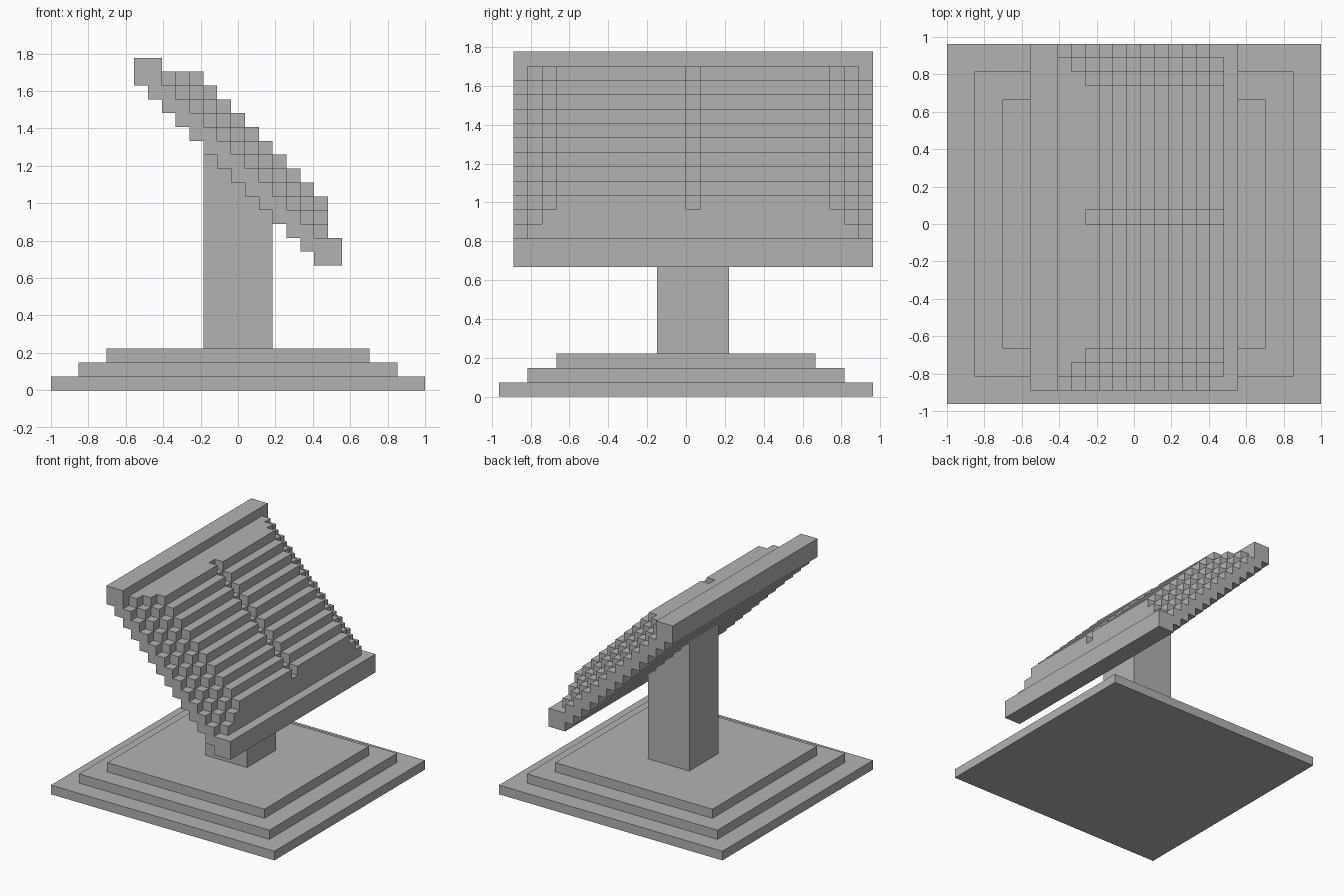
import bpy, bmesh

if "Cube" in bpy.data.objects:
    bpy.data.objects.remove(bpy.data.objects["Cube"], do_unlink=True)

# Everything sits on a block grid: 27 blocks across the longest side
U = 2 / 27

stone = bpy.data.materials.new("stone grey")
stone.use_nodes = True
GREY = (0.448, 0.448, 0.448, 1)
stone.diffuse_color = GREY
stone.node_tree.nodes["Principled BSDF"].inputs["Base Color"].default_value = GREY


def place(i, j, k):
    """Grid corner to world position."""
    return ((i - 13.5) * U, (j - 13) * U, k * U)


def finish(name, bm):
    bmesh.ops.recalc_face_normals(bm, faces=bm.faces)
    mesh = bpy.data.meshes.new(name)
    bm.to_mesh(mesh)
    bm.free()
    mesh.materials.append(stone)
    obj = bpy.data.objects.new(name, mesh)
    bpy.context.collection.objects.link(obj)
    return obj


def add_prism(bm, outline, j0, j1):
    """Extrude an (i, k) outline along y from j0 to j1."""
    face = bm.faces.new([bm.verts.new(place(i, j0, k)) for i, k in outline])
    moved = bmesh.ops.extrude_face_region(bm, geom=[face])["geom"]
    verts = [g for g in moved if isinstance(g, bmesh.types.BMVert)]
    bmesh.ops.translate(bm, verts=verts, vec=(0, (j1 - j0) * U, 0))


def block(i0, i1, k0, k1):
    return [(i0, k0), (i1, k0), (i1, k1), (i0, k1)]


def stepped(start, columns):
    """Outline around neighbouring columns, each given as (bottom, top)."""
    low, high = [], []
    for i, (bottom, top) in enumerate(columns, start):
        low += [(i, bottom), (i + 1, bottom)]
        high += [(i, top), (i + 1, top)]
    outline = []
    for p in low + high[::-1]:
        # Drop repeats and points in the middle of a straight run
        if outline and p == outline[-1]:
            continue
        if len(outline) > 1 and outline[-1][1] == outline[-2][1] == p[1]:
            outline.pop()
        outline.append(p)
    return outline


def prism(name, outline, j0, j1):
    bm = bmesh.new()
    add_prism(bm, outline, j0, j1)
    return finish(name, bm)


def page_steps(name, first, level, j0, j1):
    """One diagonal layer of bars stepping down the slope."""
    bm = bmesh.new()
    for i in range(first, 20):
        add_prism(bm, block(i, i + 1, level - i, level - i + 1), j0, j1)
    return finish(name, bm)


# Stepped base
for n, name in enumerate(("base_bottom", "base_middle", "base_top")):
    prism(name, block(2 * n, 27 - 2 * n, n, n + 1), 2 * n, 26 - 2 * n)

# Post, cut to fit under the sloping board
prism("post", stepped(11, [(3, 28 - i) for i in range(11, 16)]), 11, 16)

# Sloping board with a raised lip at both ends
columns = [(22, 24), (21, 24)]
columns += [(28 - i, 30 - i) for i in range(8, 19)]
columns += [(9, 11), (9, 11)]
prism("sloping_board", stepped(6, columns), 1, 26)

# Book: cover and pages, each layer narrower, with a groove at the spine
page_steps("book_cover", 8, 30, 2, 25)
page_steps("lower_pages", 9, 31, 3, 24)
page_steps("upper_pages_front", 10, 32, 4, 13)
page_steps("upper_pages_back", 10, 32, 14, 23)
